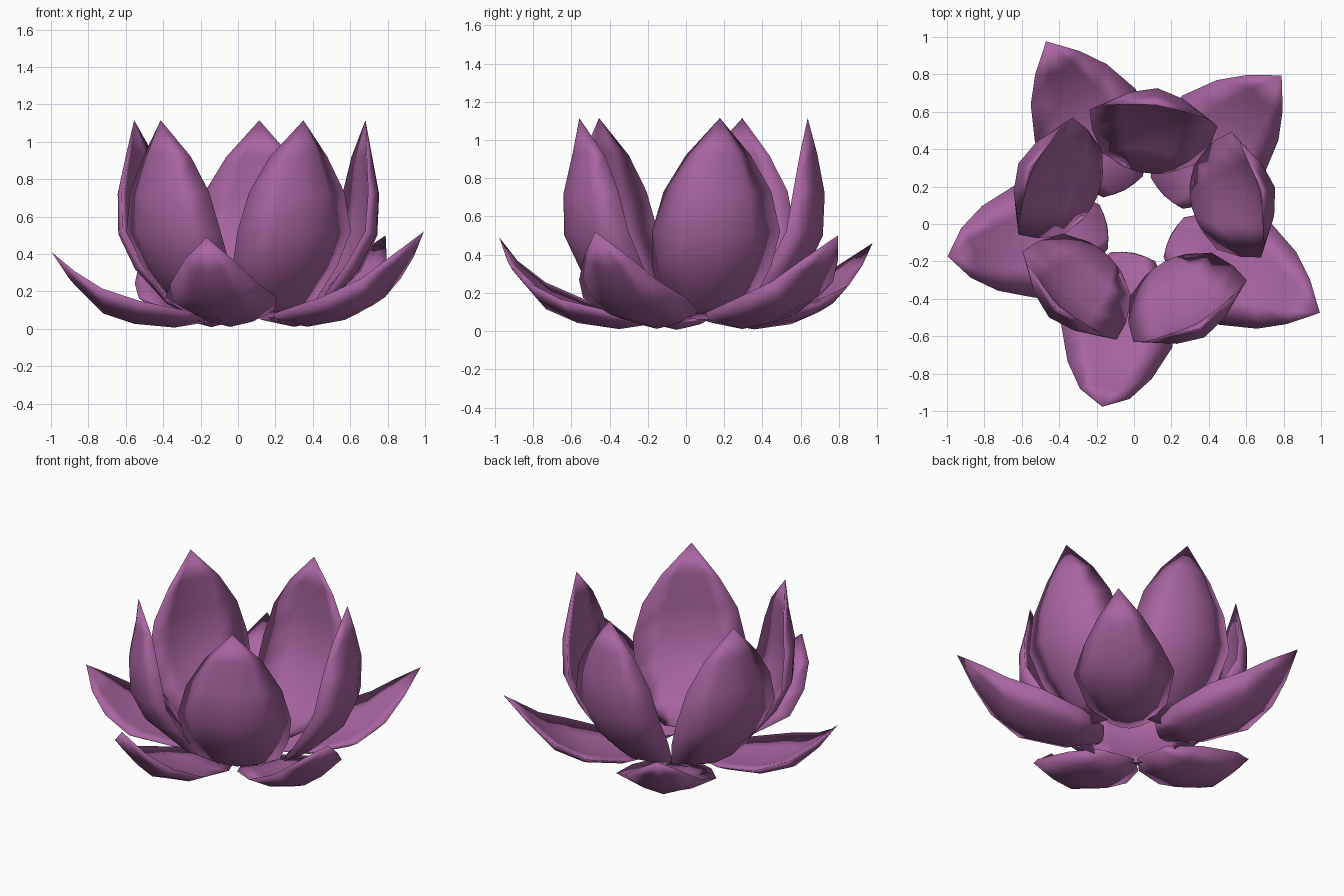
import bpy
from math import radians, sin, cos, hypot

if "Cube" in bpy.data.objects:
    bpy.data.objects.remove(bpy.data.objects["Cube"])

mat = bpy.data.materials.new("petal_purple")
mat.diffuse_color = (0.40, 0.13, 0.36, 1)
mat.use_nodes = True
mat.node_tree.nodes["Principled BSDF"].inputs["Base Color"].default_value = mat.diffuse_color

CENTRE = (0.035, 0.022)
COLS = (-1, -0.5, 0, 0.5, 1)

# rows from base to tip: keel radius, keel z, rim radius, rim z, half width, thickness
INNER = [(0.26, 0.06, 0.27, 0.07, 0.12, 0.02),
         (0.42, 0.13, 0.33, 0.15, 0.25, 0.06),
         (0.61, 0.31, 0.45, 0.34, 0.32, 0.08),
         (0.70, 0.50, 0.55, 0.52, 0.345, 0.085),
         (0.71, 0.72, 0.58, 0.73, 0.29, 0.08),
         (0.67, 0.93, 0.60, 0.92, 0.175, 0.045)]
OUTER = [(0.18, 0.04, 0.20, 0.07, 0.12, 0.02),
         (0.38, 0.01, 0.36, 0.10, 0.24, 0.06),
         (0.60, 0.04, 0.63, 0.165, 0.305, 0.075),
         (0.77, 0.11, 0.82, 0.25, 0.23, 0.07),
         (0.93, 0.29, 0.95, 0.36, 0.135, 0.04)]


def petal(name, rows, tip, angle, shift=0.0, lift=0.0):
    """Cupped petal: convex outer skin and flatter inner skin sharing one rim."""
    a = radians(angle)
    n, m = len(COLS), len(rows)
    keel = [(r[0], r[1]) for r in rows] + [tip]
    verts, outer, inner = [], [], []

    def add(r, s, z):
        z += lift * (r / tip[0]) ** 3
        r += shift
        verts.append((CENTRE[0] + r * cos(a) - s * sin(a),
                      CENTRE[1] + r * sin(a) + s * cos(a), z))
        return len(verts) - 1

    for i, (kr, kz, rr, rz, w, th) in enumerate(rows):
        p, q = keel[max(i - 1, 0)], keel[i + 1]
        dr, dz = q[0] - p[0], q[1] - p[1]
        d = hypot(dr, dz)
        nr, nz = -dz / d * th, dr / d * th      # towards the cup side
        o_row, i_row = [], []
        for u in COLS:
            t = abs(u) ** 1.7
            r, z = kr + (rr - kr) * t, kz + (rz - kz) * t
            k = add(r, w * u, z)
            o_row.append(k)
            i_row.append(k if abs(u) == 1 else
                         add(r + nr * (1 - t), w * u, z + nz * (1 - t)))
        outer.append(o_row)
        inner.append(i_row)
    top = add(tip[0], 0, tip[1])

    faces = []
    for j in range(n - 1):
        for i in range(m - 1):
            faces.append((outer[i][j], outer[i][j + 1], outer[i + 1][j + 1], outer[i + 1][j]))
            faces.append((inner[i][j + 1], inner[i][j], inner[i + 1][j], inner[i + 1][j + 1]))
        faces.append((outer[-1][j], outer[-1][j + 1], top))
        faces.append((inner[-1][j + 1], inner[-1][j], top))
    # closed base
    faces.append(tuple(inner[0]) + tuple(reversed(outer[0][1:-1])))

    me = bpy.data.meshes.new(name)
    me.from_pydata(verts, [], faces)
    me.materials.append(mat)
    me.shade_smooth()
    ob = bpy.data.objects.new(name, me)
    bpy.context.collection.objects.link(ob)


# upright inner ring: angle, tip radius, outward shift
for i, (ang, r, shift) in enumerate(((13.5, 0.635, 0.03), (82.7, 0.62, 0.0),
                                     (155.2, 0.64, 0.01), (226.8, 0.65, 0.005),
                                     (298.5, 0.655, 0.005))):
    petal(f"inner_petal_{i + 1}", INNER, (r, 1.115), ang, shift=shift)

# spreading outer ring: angle, tip radius, tip lift
for i, (ang, r, lift) in enumerate(((45.7, 1.08, 0.02), (117.9, 1.08, -0.02),
                                    (190.7, 1.05, -0.07), (258.4, 1.02, 0.01),
                                    (332.6, 1.08, 0.04))):
    petal(f"outer_petal_{i + 1}", OUTER, (r, 0.48), ang, lift=lift)
